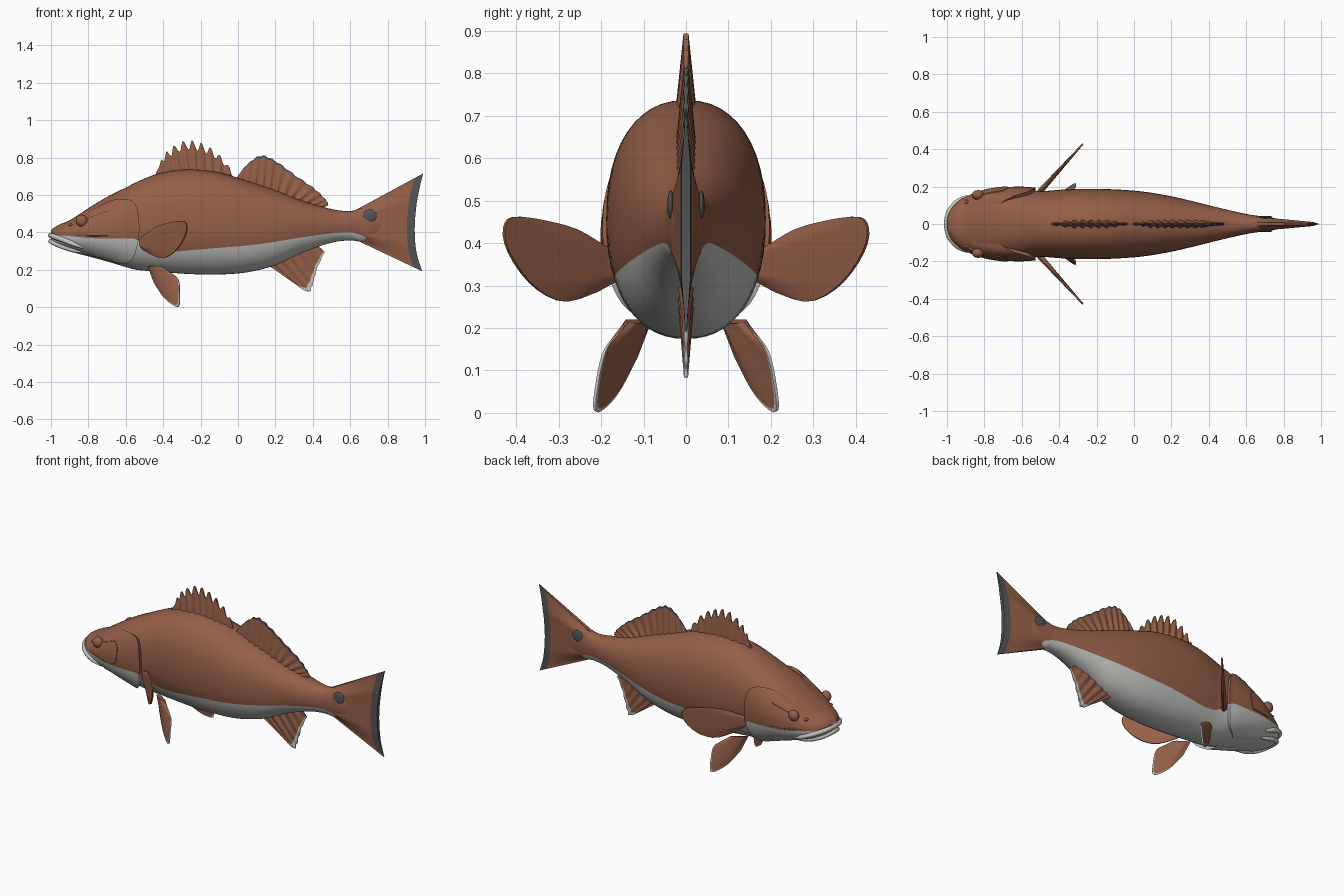
import bpy, bmesh
from math import sin, cos, asin, pi, radians, copysign
from mathutils import Vector

cube = bpy.data.objects.get("Cube")
if cube:
    bpy.data.objects.remove(cube)


def material(name, rgb):
    m = bpy.data.materials.new(name)
    m.use_nodes = True
    m.diffuse_color = (*rgb, 1)
    m.node_tree.nodes["Principled BSDF"].inputs["Base Color"].default_value = (*rgb, 1)
    return m


BROWN = material("copper_brown", (0.30, 0.115, 0.065))
WHITE = material("belly_white", (0.55, 0.55, 0.53))
GREY = material("dark_grey", (0.09, 0.09, 0.09))


def spline(rows, t):
    """Smooth curve through rows of numbers, t from 0 to 1."""
    t = max(0, min(1, t)) * (len(rows) - 1)
    i = min(int(t), len(rows) - 2)
    f = t - i
    a, b, c, d = (rows[max(0, min(len(rows) - 1, k))] for k in range(i - 1, i + 3))
    return [q + f / 2 * (r - p + f * (2 * p - 5 * q + 4 * r - s + f * (3 * (q - r) + s - p)))
            for p, q, r, s in zip(a, b, c, d)]


def make_mesh(name, verts, faces, mats, slots, mirror=False, closed=False):
    me = bpy.data.meshes.new(name)
    me.from_pydata(verts, [], faces)
    for m in mats:
        me.materials.append(m)
    for p, s in zip(me.polygons, slots):
        p.material_index = s
    if closed:
        bm = bmesh.new()
        bm.from_mesh(me)
        bmesh.ops.recalc_face_normals(bm, faces=bm.faces)
        bm.to_mesh(me)
        bm.free()
    me.shade_smooth()
    me.set_sharp_from_angle(angle=radians(45))
    ob = bpy.data.objects.new(name, me)
    bpy.context.collection.objects.link(ob)
    if mirror:
        mod = ob.modifiers.new("Mirror", "MIRROR")
        mod.use_axis = (False, True, False)
    return ob


# Body stations: x, underside, back, half width, belly colour line
STATIONS = [
    (-1.0, .35, .41, .03, .385), (-.985, .335, .425, .07, .385),
    (-.95, .315, .445, .112, .385), (-.9, .298, .465, .145, .38),
    (-.8, .272, .53, .175, .372), (-.7, .245, .59, .185, .37),
    (-.6, .215, .64, .183, .37), (-.54, .2, .67, .177, .365),
    (-.47, .193, .70, .177, .31), (-.38, .186, .725, .184, .295),
    (-.25, .177, .737, .188, .305), (-.1, .175, .72, .185, .318),
    (.05, .187, .675, .173, .33), (.2, .225, .625, .148, .35),
    (.35, .295, .568, .113, .375), (.5, .345, .525, .076, .395),
    (.6, .357, .514, .054, .40), (.66, .35, .53, .044, .385),
    (.73, .36, .52, .036, .362), (.8, .4, .49, .018, .401)]
POWER = 2.25


def skin(t, v, lift=0):
    """Point on the left flank: v=-1 underside, 0 colour line, 1 back."""
    x, bot, top, half, line = spline(STATIONS, t)
    mid, b = (top + bot) / 2, (top - bot) / 2
    r = max(-.98, min(.98, (line - mid) / b))
    split = asin(copysign(abs(r) ** (POWER / 2), r))
    ang = split + v * (pi / 2 - split if v > 0 else pi / 2 + split)
    c, s = max(0, cos(ang)), sin(ang)
    y, z = half * c ** (2 / POWER), b * copysign(abs(s) ** (2 / POWER), s)
    n = Vector((0, y / half ** 2, z / b ** 2)).normalized()
    return Vector((x, y, mid + z)) + n * lift


def station_at(x):
    lo, hi = 0, 1
    for _ in range(30):
        m = (lo + hi) / 2
        lo, hi = (m, hi) if spline(STATIONS, m)[0] < x else (lo, m)
    return lo


def flank(name, grid, heights, cap=False):
    """Mirrored skin sheet, white below the colour line."""
    n = len(heights)
    verts = [p for row in grid for p in row]
    faces, slots = [], []
    for i in range(len(grid) - 1):
        for j in range(n - 1):
            k = i * n + j
            faces.append((k, k + 1, k + n + 1, k + n))
            slots.append(int(heights[j + 1] <= 1e-6))
    if cap:
        faces.append(tuple(reversed(range(n))))
        slots.append(1)
    return make_mesh(name, verts, faces, (BROWN, WHITE), slots, mirror=True)


levels = [-1 + j / 10 for j in range(10)] + [j / 16 for j in range(17)]
flank("body", [[skin(i / 110, v) for v in levels] for i in range(111)], levels, cap=True)


def cover(name, levels, front, back_edge, rise):
    """Raised plate on the head, ending in a step at its back edge."""
    grid, steps = [], 20
    for i in range(steps + 2):
        p = min(1, i / steps)
        row = []
        for j, v in enumerate(levels):
            q = j / (len(levels) - 1)
            x = front + (spline(back_edge, q)[0] - front) * p
            lift = rise * p ** .8 * min(1, 3 * sin(pi * q)) - .002
            row.append(skin(station_at(x), v, -.006 if i > steps else lift))
        grid.append(row)
    flank(name, grid, levels)


# Gill cover and cheek plate
cover("gill_cover", [-.8 + j / 10 for j in range(8)] + [j / 16 for j in range(12)],
      -.9, [(-.66,), (-.57,), (-.535,), (-.53,), (-.57,), (-.72,)], .022)
cover("cheek_plate", [j / 20 for j in range(10)],
      -.92, [(-.7,), (-.68,), (-.68,), (-.71,)], .018)


def lip(name, path, radius):
    side = [skin(station_at(x), v, .002) for x, v in path]
    pts = [p * 1 for p in reversed(side)] + [Vector((p.x, -p.y, p.z)) for p in side]
    cu = bpy.data.curves.new(name, "CURVE")
    cu.dimensions = "3D"
    cu.bevel_depth = radius
    cu.use_fill_caps = True
    sp = cu.splines.new("BEZIER")
    sp.bezier_points.add(len(pts) - 1)
    for bp, p in zip(sp.bezier_points, pts):
        bp.co = p
        bp.handle_left_type = bp.handle_right_type = "AUTO"
    sp.bezier_points[0].radius = sp.bezier_points[-1].radius = .5
    cu.materials.append(WHITE)
    bpy.context.collection.objects.link(bpy.data.objects.new(name, cu))


lip("upper_lip", [(-.995, -.05), (-.97, -.1), (-.93, -.17), (-.88, -.27), (-.83, -.36)], .014)
lip("lower_lip", [(-.995, -.6), (-.97, -.55), (-.93, -.56), (-.88, -.6), (-.83, -.6)], .013)


def ball(name, centre, size, mat):
    for side, s in (("left", 1), ("right", -1)):
        bpy.ops.mesh.primitive_uv_sphere_add(segments=24, ring_count=14,
                                             location=(centre[0], s * centre[1], centre[2]))
        ob = bpy.context.object
        ob.name = f"{side}_{name}"
        ob.scale = size
        ob.data.materials.append(mat)
        ob.data.shade_smooth()


# Eyes, nostrils and tail spots
ball("eye", (-.835, .155, .462), (.032, .026, .032), BROWN)
ball("nostril", (-.895, .118, .44), (.01, .012, .008), BROWN)
ball("tail_spot", (.705, .036, .49), (.036, .008, .034), GREY)


def fin(name, base, tips, thick, normal=(0, 1, 0), rays=0, notch=0, edge=None,
        edge_from=.9, end=.25, mirror=False):
    """Closed blade between a base line and a tip line, with rippled rays."""
    n = Vector(normal).normalized()
    cols = max(24, rays * 8)
    ws = [0, .2, .4, .6, .75, edge_from, 1]
    verts, faces, slots = [], [], []
    ring = 2 * len(ws)
    for i in range(cols + 1):
        u = i / cols
        b, t = Vector(spline(base, u)), Vector(spline(tips, u))
        wave = (1 + cos(2 * pi * rays * u)) / 2 if rays else 1
        t = b.lerp(t, 1 - notch * (1 - wave))
        rim = max(end, min(1, 4 * u, 4 * (1 - u)))
        front, back = [], []
        for w in ws:
            h = n * thick * rim * (1 - .75 * w) * (.5 + .5 * wave)
            p = b.lerp(t, w)
            front.append(p + h)
            back.append(p - h)
        verts += front + back[::-1]
    for i in range(cols):
        for j in range(ring):
            k = (j + 1) % ring
            faces.append((i * ring + j, i * ring + k, (i + 1) * ring + k, (i + 1) * ring + j))
            slots.append(int(edge is not None and len(ws) - 2 <= j <= len(ws)))
    faces += [tuple(range(ring)), tuple(range(cols * ring, (cols + 1) * ring))]
    slots += [0, 0]
    make_mesh(name, verts, faces, (BROWN, edge or BROWN), slots, mirror, closed=True)


def flat(pts):
    return [(x, 0, z) for x, z in pts]


# Fins on the centre line
fin("spiny_dorsal_fin", flat([(-.45, .69), (-.3, .72), (-.16, .71), (-.03, .67)]),
    flat([(-.43, .735), (-.40, .81), (-.35, .86), (-.28, .893), (-.21, .885),
          (-.14, .85), (-.07, .785), (-.01, .69)]),
    .024, rays=10, notch=.3, end=.5)
fin("soft_dorsal_fin", flat([(-.02, .66), (.14, .63), (.3, .57), (.44, .525)]),
    flat([(0, .705), (.06, .775), (.13, .813), (.21, .778), (.31, .705),
          (.41, .635), (.47, .575), (.485, .545)]),
    .024, rays=13, notch=.04, edge=GREY, edge_from=.94, end=.5)
fin("anal_fin", flat([(.14, .24), (.28, .29), (.41, .345)]),
    flat([(.29, .135), (.375, .08), (.4, .12), (.425, .21), (.465, .295)]),
    .02, rays=6, notch=.03, edge=WHITE, edge_from=.88, end=.5)
fin("tail_fin", flat([(.62, .365), (.62, .44), (.62, .515)]),
    flat([(.985, .192), (.955, .29), (.945, .4), (.95, .51), (.965, .61), (.99, .715)]),
    .042, edge=GREY, edge_from=.87)

# Paired fins
fin("pectoral_fins", [(x, .165 + (x + .51) * 1.09, z) for x, z in
                      [(-.51, .31), (-.515, .345), (-.51, .38)]],
    [(x, .17 + (x + .51) * 1.09, z) for x, z in
     [(-.475, .285), (-.40, .262), (-.33, .305), (-.28, .385), (-.275, .445),
      (-.31, .462), (-.42, .437), (-.48, .4)]],
    .016, normal=(-1.09, 1, 0), mirror=True)
fin("pelvic_fins", [(-.48, .085, .215), (-.44, .115, .215), (-.4, .14, .215)],
    [(-.45, .115, .13), (-.39, .163, .045), (-.32, .213, .003), (-.312, .208, .08),
     (-.32, .19, .15), (-.36, .16, .185)],
    .016, normal=(-.55, .8, .3), edge=WHITE, edge_from=.96, mirror=True)
